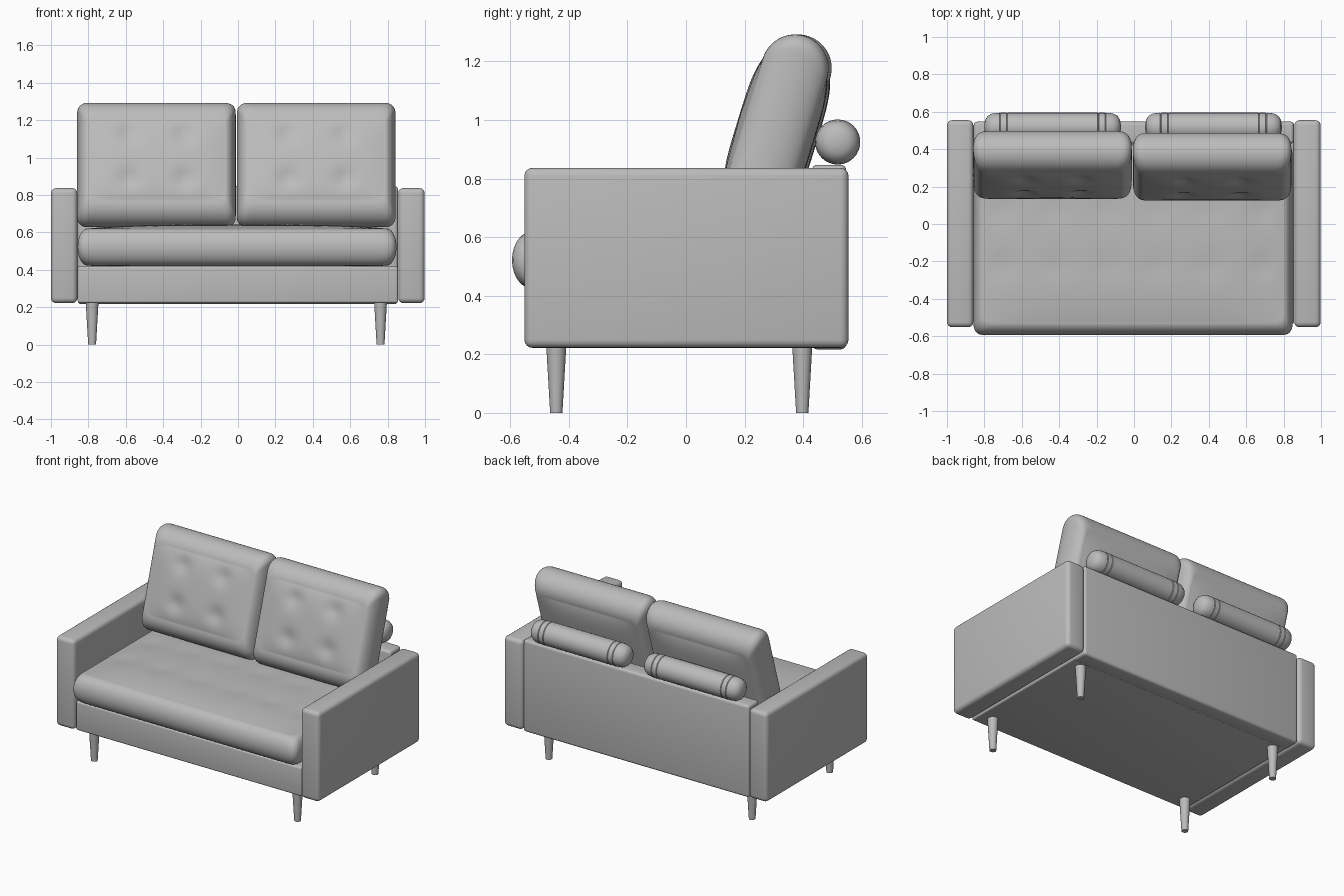
import bpy, bmesh, math
from mathutils import Matrix, Vector

cube = bpy.data.objects.get("Cube")
if cube:
    bpy.data.objects.remove(cube, do_unlink=True)

GREY = (0.5, 0.5, 0.5, 1)
mat = bpy.data.materials.new("grey_fabric")
mat.use_nodes = True
mat.diffuse_color = GREY
mat.node_tree.nodes["Principled BSDF"].inputs["Base Color"].default_value = GREY


def finish(name, bm, matrix=Matrix(), angle=40):
    bmesh.ops.recalc_face_normals(bm, faces=bm.faces)
    mesh = bpy.data.meshes.new(name)
    bm.to_mesh(mesh)
    bm.free()
    mesh.materials.append(mat)
    ob = bpy.data.objects.new(name, mesh)
    ob.matrix_world = matrix
    bpy.context.collection.objects.link(ob)
    bpy.ops.object.select_all(action='DESELECT')
    ob.select_set(True)
    bpy.context.view_layer.objects.active = ob
    bpy.ops.object.shade_smooth_by_angle(angle=math.radians(angle))
    return ob


def rounded_box(name, lo, hi, radius):
    """Box between two corners with rounded edges."""
    lo, hi = Vector(lo), Vector(hi)
    bm = bmesh.new()
    bmesh.ops.create_cube(bm, size=1)
    bmesh.ops.scale(bm, vec=hi - lo, verts=bm.verts)
    bmesh.ops.bevel(bm, geom=bm.edges[:], offset=radius, segments=4,
                    profile=0.5, affect='EDGES', clamp_overlap=True)
    return finish(name, bm, Matrix.Translation((lo + hi) / 2))


def lathe(name, profile, matrix, sides=24):
    """Revolve (radius, z) points around z."""
    bm = bmesh.new()
    rings = []
    for r, z in profile:
        rings.append([bm.verts.new((r * math.cos(a), r * math.sin(a), z))
                      for a in (math.tau * i / sides for i in range(sides))])
    for a, b in zip(rings, rings[1:]):
        for i in range(sides):
            j = (i + 1) % sides
            bm.faces.new((a[i], a[j], b[j], b[i]))
    bm.faces.new(rings[0])
    bm.faces.new(rings[-1])
    return finish(name, bm, matrix)


def cushion(name, half, edge, corner, puff, tufts, depth, spread, matrix):
    """Cushion lying in local xy with its tufted face on +z."""
    hx, hy, hz = half
    ex, ey = edge
    bm = bmesh.new()
    bmesh.ops.create_cube(bm, size=2)
    bmesh.ops.subdivide_edges(bm, edges=bm.edges[:], cuts=35, use_grid_fill=True)
    for v in bm.verts:
        # Crowd the grid lines towards the edges
        u, t, w = (math.sin(c * math.pi / 2) for c in v.co)
        p = Vector((u * hx, t * hy))
        core = Vector((max(corner - hx, min(hx - corner, p.x)),
                       max(corner - hy, min(hy - corner, p.y))))
        d = p - core
        if d.x and d.y:
            d *= max(abs(d.x), abs(d.y)) / d.length
        p = core + d
        # Round the rim, puff the panels, press in the tufts
        inset = 1 - math.sqrt(max(0, 1 - w * w))
        x = p.x * (1 - inset * ex / hx)
        y = p.y * (1 - inset * ey / hy)
        swell = puff * (1 - u ** 4) * (1 - t ** 4)
        z = w * (hz - puff + swell)
        if w > 0:
            z -= w * sum(depth * math.exp(-((x - a) ** 2 + (y - b) ** 2) / spread ** 2)
                         for a, b in tufts)
        v.co = (x, y, z)
    return finish(name, bm, matrix, 60)


# Frame: arms, base and back panel
for side, x0 in (("right", -1.0), ("left", 0.857)):
    rounded_box(side + "_arm", (x0, -0.552, 0.222), (x0 + 0.141, 0.555, 0.837), 0.028)
rounded_box("base", (-0.857, -0.535, 0.222), (0.855, 0.5, 0.42), 0.012)
rounded_box("back_panel", (-0.857, 0.43, 0.217), (0.855, 0.547, 0.847), 0.018)

# Seat cushion with shallow tufting
seat_tufts = [(-0.69 + 0.276 * i, y) for i in range(6) for y in (-0.14, 0.16)]
cushion("seat_cushion", (0.852, 0.51, 0.12), (0.05, 0.07), 0.05, 0.022,
        seat_tufts, 0.009, 0.07, Matrix.Translation((-0.005, -0.084, 0.522)))

# Leaning back cushions and bolsters behind them
bolster_profile = [(0.012, -0.365), (0.04, -0.36), (0.06, -0.347), (0.072, -0.325),
                   (0.076, -0.3), (0.077, -0.285), (0.074, -0.282), (0.077, -0.279),
                   (0.077, -0.247), (0.074, -0.244), (0.077, -0.241)]
bolster_profile += [(r, -z) for r, z in reversed(bolster_profile)]
back_tufts = [(x, y) for x in (-0.15, 0.15) for y in (-0.11, 0.14)]
for side, x, y, bx in (("right", -0.436, 0.316, -0.435), ("left", 0.418, 0.306, 0.425)):
    lean = Matrix.Rotation(math.radians(90 - 17), 4, 'X')
    cushion(side + "_back_cushion", (0.424, 0.342, 0.135), (0.06, 0.115), 0.05, 0.02,
            back_tufts, 0.02, 0.055, Matrix.Translation((x, y, 0.96)) @ lean)
    lathe(side + "_bolster", bolster_profile,
          Matrix.Translation((bx, 0.518, 0.925)) @ Matrix.Rotation(math.pi / 2, 4, 'Y'), 32)

# Tapered legs
for side, x in (("right", -0.78), ("left", 0.762)):
    for end, y in (("front", -0.443), ("back", 0.397)):
        lathe(f"{end}_{side}_leg", [(0.021, 0), (0.034, 0.225)],
              Matrix.Translation((x, y, 0)))
